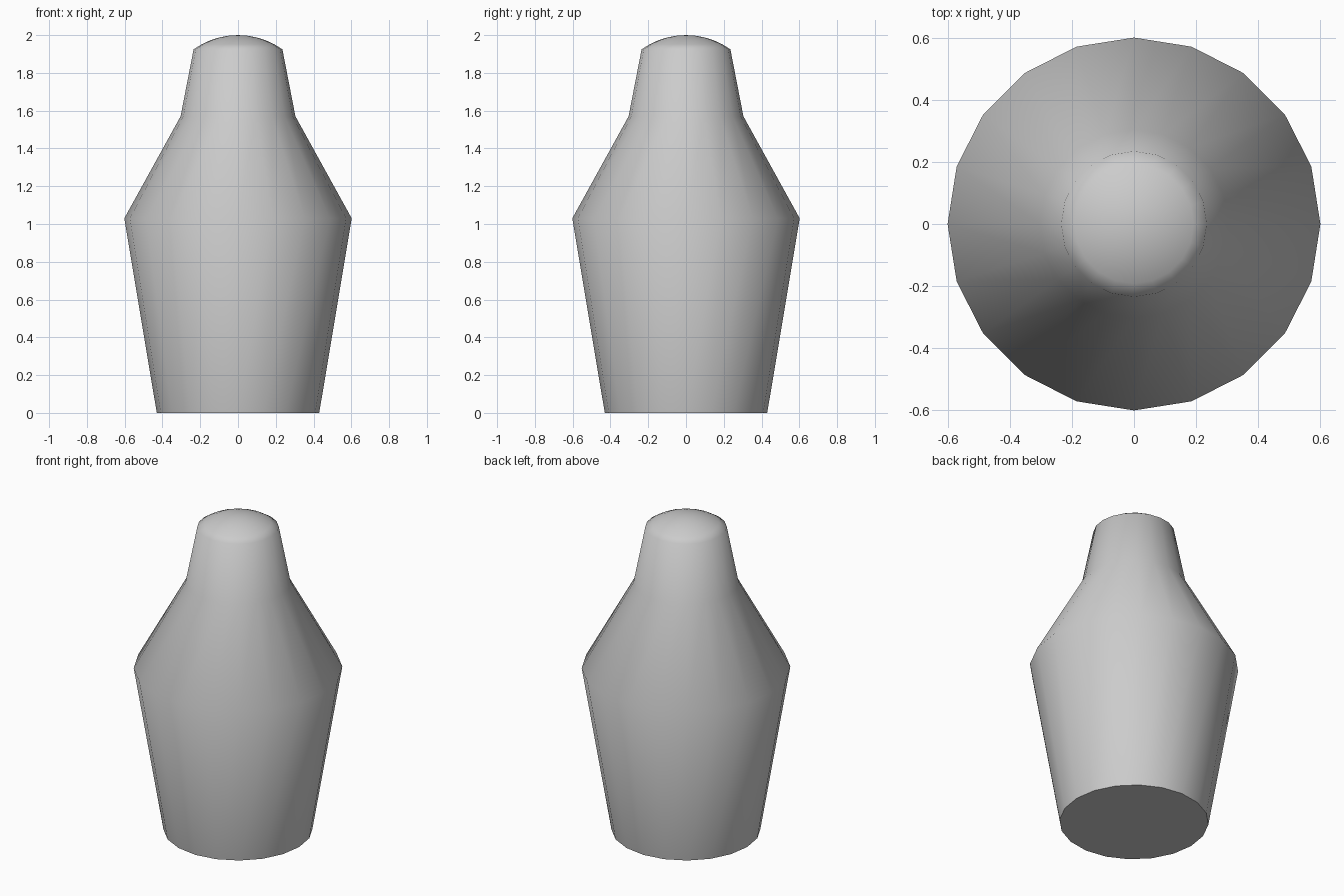
import bpy, bmesh, math

if "Cube" in bpy.data.objects:
    bpy.data.objects.remove(bpy.data.objects["Cube"])

SIDES = 20

# Body outline: tapered base, shoulder, neck
profile = [(0.43, 0.0), (0.602, 1.03), (0.304, 1.57), (0.235, 1.925)]

# Domed cap as a spherical arc above the neck
rim, rise = 0.235, 0.075
R = (rim**2 + rise**2) / (2 * rise)
a0 = math.asin(rim / R)
for i in range(4, 0, -1):
    a = a0 * i / 5
    profile.append((R * math.sin(a), 2.0 - R + R * math.cos(a)))

bm = bmesh.new()
rings = [[bm.verts.new((r * math.cos(2 * math.pi * k / SIDES),
                        r * math.sin(2 * math.pi * k / SIDES), z))
          for k in range(SIDES)] for r, z in profile]

# Walls
for low, high in zip(rings, rings[1:]):
    for k in range(SIDES):
        n = (k + 1) % SIDES
        bm.faces.new((low[k], low[n], high[n], high[k]))

# Flat bottom and top of the dome
bm.faces.new(rings[0][::-1])
tip = bm.verts.new((0, 0, 2.0))
for k in range(SIDES):
    bm.faces.new((rings[-1][k], rings[-1][(k + 1) % SIDES], tip))

mesh = bpy.data.meshes.new("bottle_body")
bm.to_mesh(mesh)
bm.free()
body = bpy.data.objects.new("bottle_body", mesh)
bpy.context.collection.objects.link(body)

# Smooth sides with a crisp bottom edge
bpy.context.view_layer.objects.active = body
body.select_set(True)
bpy.ops.object.shade_smooth_by_angle(angle=math.radians(60))
